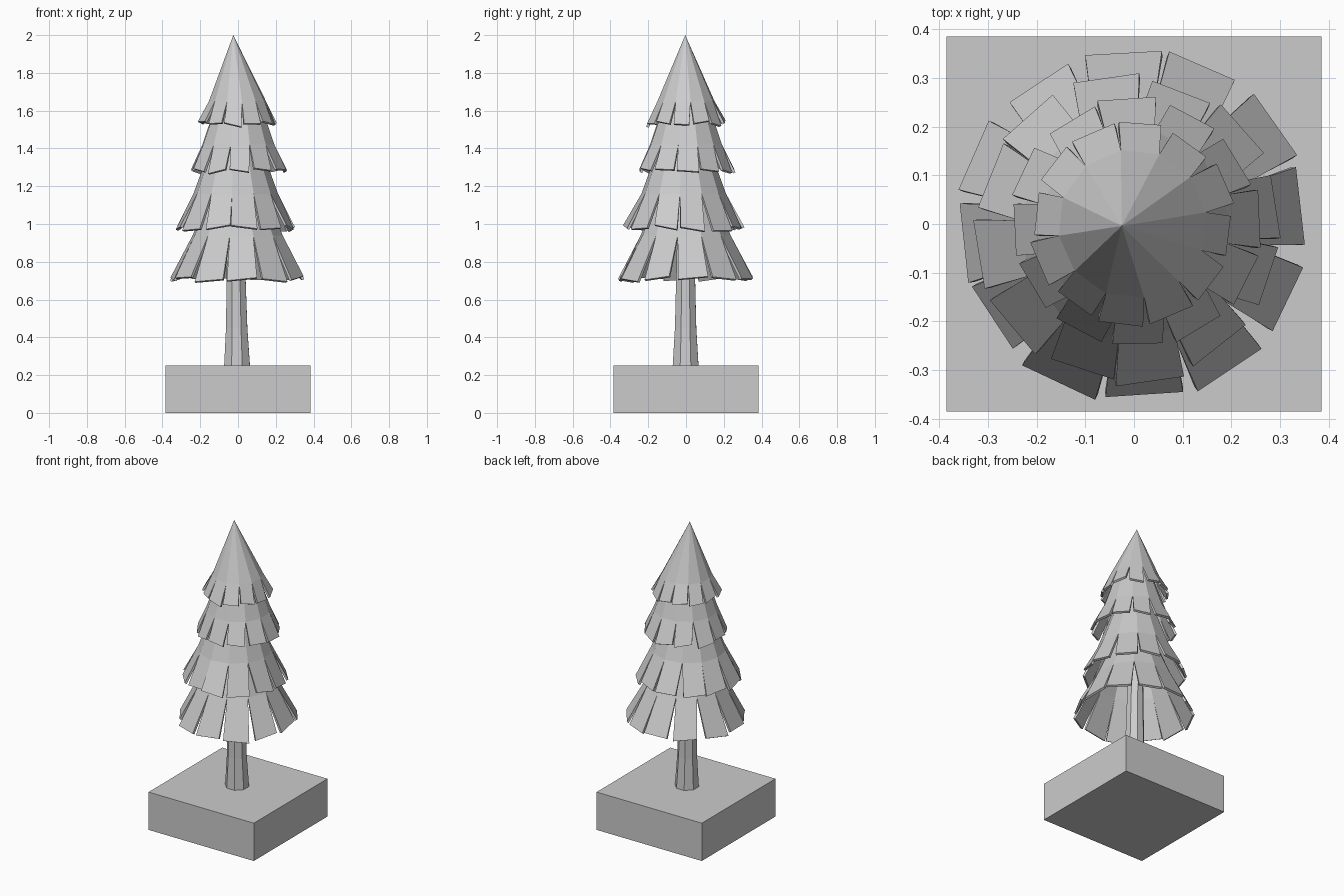
import bpy, bmesh, math, random
from mathutils import Vector

if "Cube" in bpy.data.objects:
    bpy.data.objects.remove(bpy.data.objects["Cube"])

random.seed(4)
SIDES = 12


def make_object(name, bm):
    bmesh.ops.recalc_face_normals(bm, faces=bm.faces)
    mesh = bpy.data.meshes.new(name)
    bm.to_mesh(mesh)
    bm.free()
    ob = bpy.data.objects.new(name, mesh)
    bpy.context.collection.objects.link(ob)
    return ob


def ring(bm, sides, cx, cy, z, r, start):
    return [bm.verts.new((cx + r * math.cos(start + math.tau * i / sides),
                          cy + r * math.sin(start + math.tau * i / sides), z))
            for i in range(sides)]


def bridge(bm, a, b):
    n = len(a)
    for i in range(n):
        bm.faces.new((a[i], a[(i + 1) % n], b[(i + 1) % n], b[i]))


# Square base block
bm = bmesh.new()
bmesh.ops.create_cube(bm, size=1)
for v in bm.verts:
    v.co = Vector((v.co.x * 0.77, v.co.y * 0.77, (v.co.z + 0.5) * 0.25))
make_object("base", bm)

# Faceted trunk, flared at the foot
bm = bmesh.new()
levels = [(-0.005, 0.245, 0.074), (-0.007, 0.45, 0.061),
          (-0.01, 0.72, 0.054), (-0.015, 1.1, 0.045)]
rings = [ring(bm, 8, cx, -0.002, z, r, math.radians(22)) for cx, z, r in levels]
for a, b in zip(rings, rings[1:]):
    bridge(bm, a, b)
bm.faces.new(rings[0])
bm.faces.new(rings[-1])
make_object("trunk", bm)


# One layer of foliage: a cone wall ending in separate flat tabs
def foliage(name, centre, turn, top, split, hem, jitter):
    cx, cy = centre
    bm = bmesh.new()
    start = math.radians(turn - 15)
    mid = ring(bm, SIDES, cx, cy, split[0], split[1], start)
    if top[1] == 0:
        tip = bm.verts.new((-0.025, -0.004, top[0]))
        for i in range(SIDES):
            bm.faces.new((mid[i], mid[(i + 1) % SIDES], tip))
    else:
        bridge(bm, mid, ring(bm, SIDES, cx, cy, top[0], top[1], start))
    for i in range(SIDES):
        a = math.radians(turn + 30 * i + random.uniform(-2, 2))
        out = Vector((math.cos(a), math.sin(a), 0))
        side = Vector((-out.y, out.x, 0))
        r = hem[1] + random.uniform(-jitter, jitter)
        tilt = random.uniform(-0.012, 0.012)
        mid_edge = Vector((cx, cy, hem[0] + random.uniform(-0.01, 0.01))) + out * r
        half = side * r * random.uniform(0.205, 0.235)
        lo = bm.verts.new(mid_edge - half - Vector((0, 0, tilt)))
        hi = bm.verts.new(mid_edge + half + Vector((0, 0, tilt)))
        bm.faces.new((mid[i], lo, hi, mid[(i + 1) % SIDES]))
    ob = make_object(name, bm)
    mod = ob.modifiers.new("thickness", 'SOLIDIFY')
    mod.thickness = 0.014
    mod.offset = -1


foliage("foliage_top", (-0.003, 0), -6, (2.0, 0), (1.65, 0.153), (1.535, 0.203), 0.006)
foliage("foliage_upper", (0.002, 0), 3, (1.68, 0.105), (1.42, 0.195), (1.28, 0.252), 0.007)
foliage("foliage_middle", (-0.012, -0.012), 10, (1.46, 0.115), (1.16, 0.225), (0.975, 0.308), 0.008)
foliage("foliage_bottom", (-0.002, -0.002), 5, (1.2, 0.13), (0.94, 0.242), (0.71, 0.352), 0.008)
